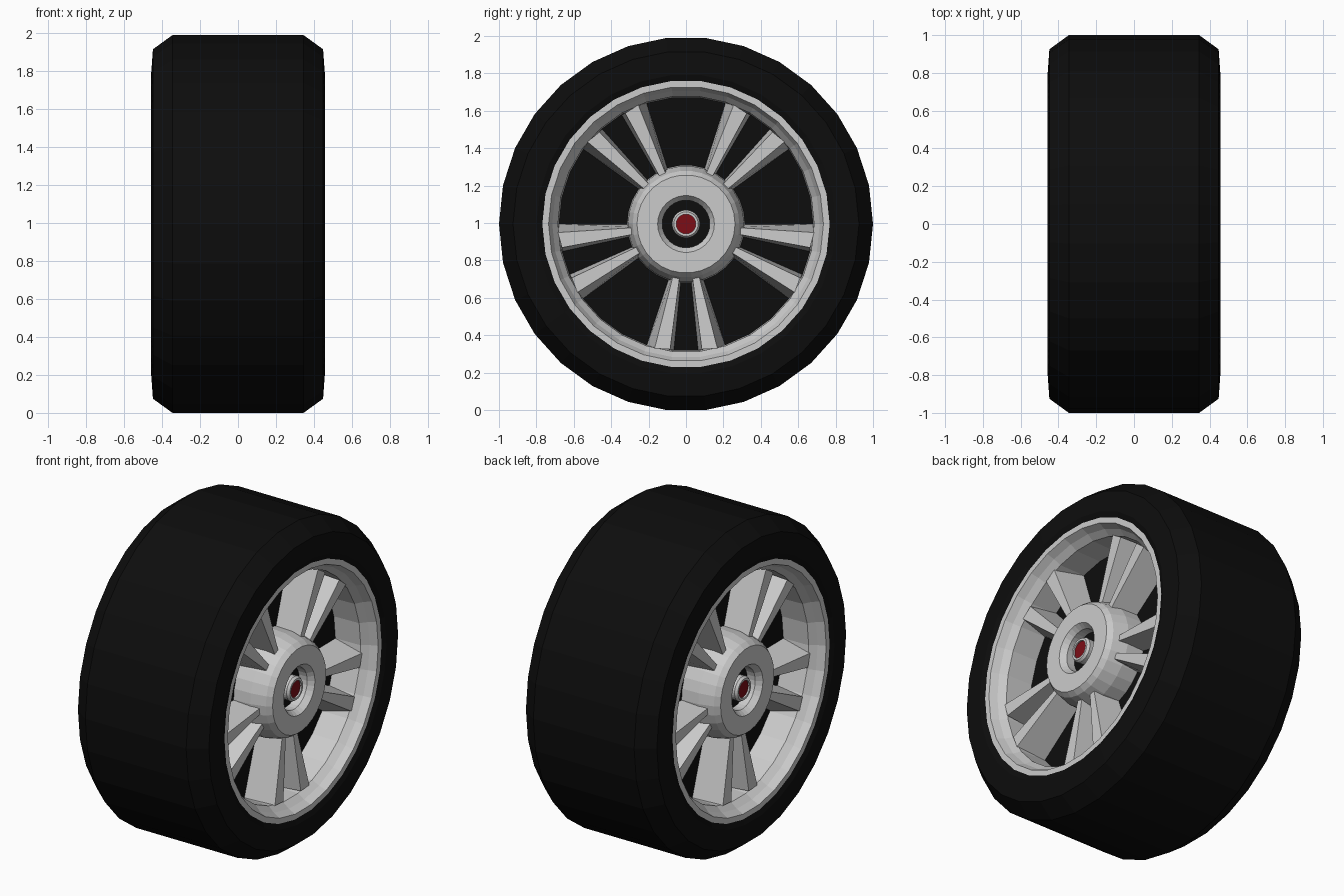
import bpy, bmesh, math

if "Cube" in bpy.data.objects:
    bpy.data.objects.remove(bpy.data.objects["Cube"])

N = 30
ZC = math.cos(math.radians(6))   # axle height: a flat of the 30-gon rests on the ground


def material(name, rgb):
    m = bpy.data.materials.new(name)
    m.diffuse_color = (*rgb, 1)
    m.use_nodes = True
    m.node_tree.nodes["Principled BSDF"].inputs["Base Color"].default_value = m.diffuse_color
    return m


rubber = material("rubber", (0.004, 0.004, 0.004))
red = material("red", (0.2, 0.004, 0.008))


def finish(name, bm, mat=None):
    bmesh.ops.recalc_face_normals(bm, faces=bm.faces)
    me = bpy.data.meshes.new(name)
    bm.to_mesh(me)
    bm.free()
    ob = bpy.data.objects.new(name, me)
    ob.location.z = ZC
    bpy.context.collection.objects.link(ob)
    if mat:
        me.materials.append(mat)
    return ob


def lathe(name, profile, side=1, mat=None, closed=False):
    """Revolve (x, radius) points about the x axle; open ends are capped when not closed."""
    bm = bmesh.new()
    rings = []
    for x, r in profile:
        rings.append([bm.verts.new((side * x, r * math.cos(2 * math.pi * k / N),
                                    r * math.sin(2 * math.pi * k / N))) for k in range(N)])
    pairs = list(zip(rings, rings[1:]))
    if closed:
        pairs.append((rings[-1], rings[0]))
    else:
        bm.faces.new(rings[0])
        bm.faces.new(rings[-1])
    for a, b in pairs:
        for k in range(N):
            j = (k + 1) % N
            bm.faces.new((a[k], a[j], b[j], b[k]))
    return finish(name, bm, mat)


def spokes(name, side):
    """Five pairs of tapered spokes with a trapezoid section."""
    # (x, radius, offset) corners: hub end, then rim end
    hub_end = [(0.35, 0.25, 0.030), (0.35, 0.25, 0.062), (0.17, 0.25, 0.080), (0.17, 0.25, 0.020)]
    rim_end = [(0.37, 0.67, 0.085), (0.37, 0.665, 0.168), (0.19, 0.655, 0.212), (0.19, 0.675, 0.065)]
    bm = bmesh.new()
    for i in range(5):
        a = math.radians(-90 + 72 * i)
        c, s = math.cos(a), math.sin(a)
        for m in (1, -1):
            ends = [[bm.verts.new((side * x, u * c - m * t * s, u * s + m * t * c))
                     for x, u, t in end] for end in (hub_end, rim_end)]
            bm.faces.new(ends[0])
            bm.faces.new(ends[1])
            for k in range(4):
                j = (k + 1) % 4
                bm.faces.new((ends[0][k], ends[0][j], ends[1][j], ends[1][k]))
    return finish(name, bm)


# Tyre with bevelled shoulders
half = [(0.345, 1.0), (0.448, 0.925), (0.457, 0.80), (0.44, 0.755), (0.25, 0.74)]
lathe("tyre", [(-x, r) for x, r in reversed(half)] + half, mat=rubber, closed=True)

# Dark core closing the wheel between both faces
lathe("core_disc", [(-0.19, 0.69), (0.19, 0.69)], mat=rubber)

for side, tag in ((1, "right"), (-1, "left")):
    # Rim lip and barrel
    lathe(f"{tag}_rim", [(0.18, 0.745), (0.42, 0.77), (0.445, 0.77), (0.445, 0.735),
                         (0.40, 0.715), (0.36, 0.685), (0.18, 0.68)], side, closed=True)
    spokes(f"{tag}_spokes", side)
    # Conical hub with a bevelled bore
    lathe(f"{tag}_hub", [(0.18, 0.315), (0.30, 0.31), (0.39, 0.285), (0.42, 0.262),
                         (0.42, 0.152), (0.385, 0.127), (0.18, 0.127)], side, closed=True)
    # Dark floor of the bore
    lathe(f"{tag}_hub_floor", [(0.18, 0.13), (0.33, 0.13)], side, rubber)
    # Axle collar and red centre cap
    lathe(f"{tag}_axle_collar", [(0.32, 0.072), (0.385, 0.075), (0.40, 0.065), (0.40, 0.052),
                                 (0.32, 0.052)], side, closed=True)
    lathe(f"{tag}_centre_cap", [(0.32, 0.053), (0.39, 0.053)], side, red)
